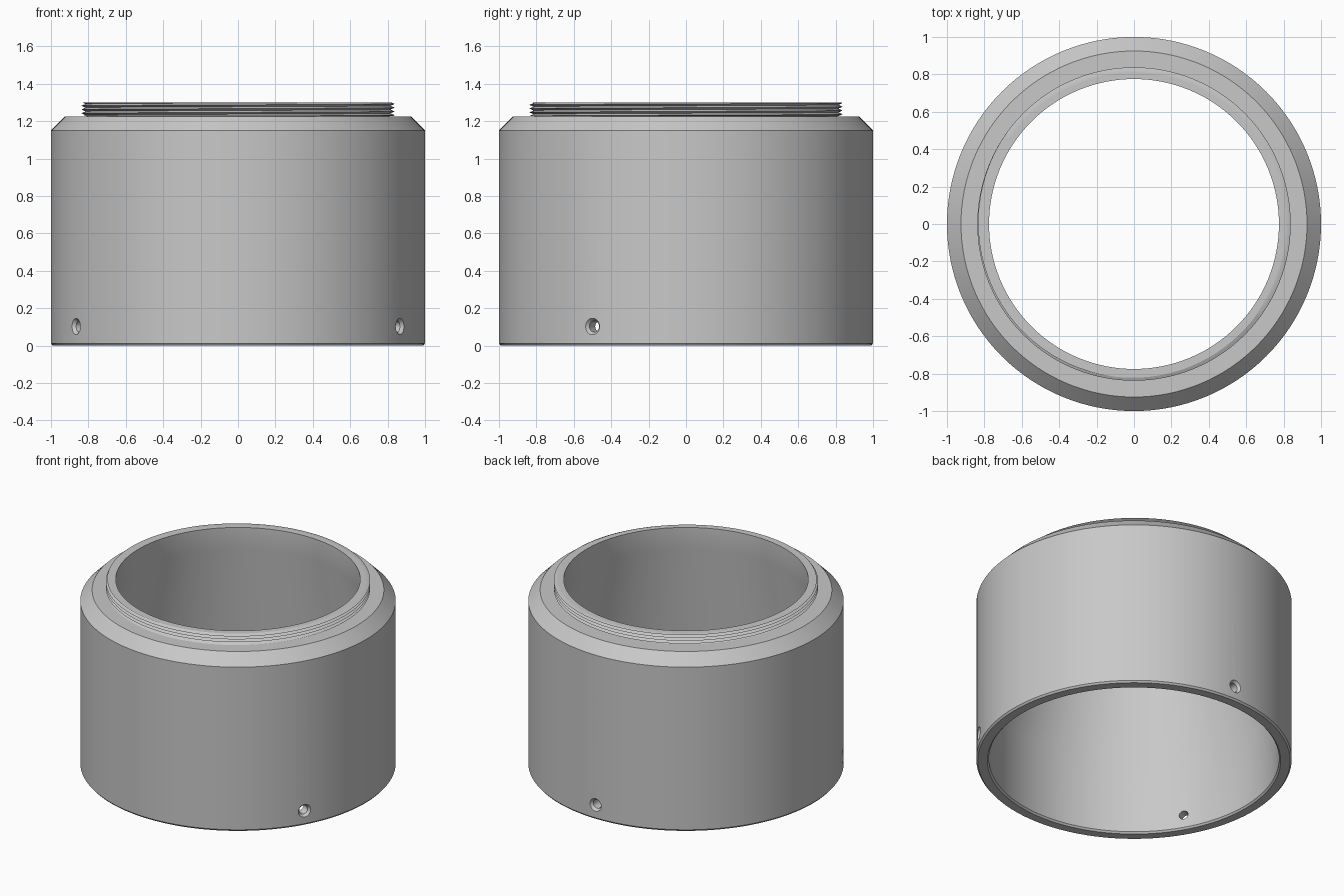
import bpy, bmesh, math
from mathutils import Matrix

SEGMENTS = 128
HOLE_Z = 0.102

cube = bpy.data.objects.get("Cube")
if cube:
    bpy.data.objects.remove(cube, do_unlink=True)

metal = bpy.data.materials.new("grey metal")
metal.use_nodes = True
colour = (0.58, 0.58, 0.58, 1)
metal.diffuse_color = colour
metal.node_tree.nodes["Principled BSDF"].inputs["Base Color"].default_value = colour


def make_object(name, bm):
    bmesh.ops.remove_doubles(bm, verts=bm.verts, dist=1e-5)
    bmesh.ops.recalc_face_normals(bm, faces=bm.faces)
    mesh = bpy.data.meshes.new(name)
    bm.to_mesh(mesh)
    bm.free()
    mesh.materials.append(metal)
    obj = bpy.data.objects.new(name, mesh)
    bpy.context.collection.objects.link(obj)
    return obj


def shade(obj):
    bpy.ops.object.select_all(action="DESELECT")
    obj.select_set(True)
    bpy.context.view_layer.objects.active = obj
    bpy.ops.object.shade_smooth_by_angle(angle=math.radians(30))


def revolve(name, profile):
    """Spin a closed (radius, height) profile around z."""
    bm = bmesh.new()
    verts = [bm.verts.new((r, 0, z)) for r, z in profile]
    edges = [bm.edges.new((a, b)) for a, b in zip(verts, verts[1:] + verts[:1])]
    bmesh.ops.spin(bm, geom=verts + edges, cent=(0, 0, 0), axis=(0, 0, 1),
                   angle=math.tau, steps=SEGMENTS, use_merge=True)
    return make_object(name, bm)


# Hollow body: chamfered foot, sloped shoulder, narrow neck and tapered bore
body = revolve("body", [
    (0.99, 0), (1, 0.012), (1, 1.15), (0.925, 1.225),
    (0.81, 1.225), (0.81, 1.3), (0.775, 1.3),
    (0.775, 1.15), (0.92, 0.5), (0.92, 0.012), (0.93, 0)])

# Three countersunk screw holes, evenly spaced round the foot
for degrees in (-30, 90, 210):
    bm = bmesh.new()
    turn = (Matrix.Rotation(math.radians(degrees), 4, "Z")
            @ Matrix.Translation((0, 0, HOLE_Z))
            @ Matrix.Rotation(math.radians(90), 4, "Y"))
    # Radius along the drill axis: straight bore, then a flared mouth
    rings = []
    for distance, radius in ((0.85, 0.03), (0.982, 0.03), (1.002, 0.046), (1.05, 0.046)):
        rings.append([bm.verts.new(turn @ Matrix.Translation((0, 0, distance))
                      @ Matrix.Rotation(math.tau * k / 24, 4, "Z")
                      @ Matrix.Translation((radius, 0, 0)).translation)
                      for k in range(24)])
    for low, high in zip(rings, rings[1:]):
        for k in range(24):
            n = (k + 1) % 24
            bm.faces.new((low[k], low[n], high[n], high[k]))
    bm.faces.new(rings[0])
    bm.faces.new(rings[-1])
    cutter = make_object("hole_cutter", bm)
    cutter.hide_render = True
    cut = body.modifiers.new("screw_hole", "BOOLEAN")
    cut.operation = "DIFFERENCE"
    cut.solver = "EXACT"
    cut.object = cutter
    bpy.context.view_layer.objects.active = body
    bpy.ops.object.modifier_apply(modifier=cut.name)
    bpy.data.objects.remove(cutter, do_unlink=True)
shade(body)

# Helical thread round the neck, trimmed flat at both ends
BOTTOM, TOP, PITCH = 1.227, 1.3, 0.02
ROOT, CREST, INNER = 0.815, 0.838, 0.8
bm = bmesh.new()
columns = []
for s in range(SEGMENTS + 1):
    turn = s / SEGMENTS
    angle = math.tau * turn + math.pi / 2
    points = [(INNER, BOTTOM)]
    for k in range(-2, 9):
        z = min(max(BOTTOM + (k / 2 + turn) * PITCH, BOTTOM), TOP)
        phase = ((z - BOTTOM) / PITCH - turn) % 1
        points.append((ROOT + (CREST - ROOT) * (1 - abs(2 * phase - 1)), z))
    points.append((INNER, TOP))
    columns.append([bm.verts.new((r * math.cos(angle), r * math.sin(angle), z))
                    for r, z in points])
for left, right in zip(columns, columns[1:]):
    for k in range(len(left) - 1):
        bm.faces.new((left[k], right[k], right[k + 1], left[k + 1]))
thread = make_object("neck_thread", bm)
shade(thread)
